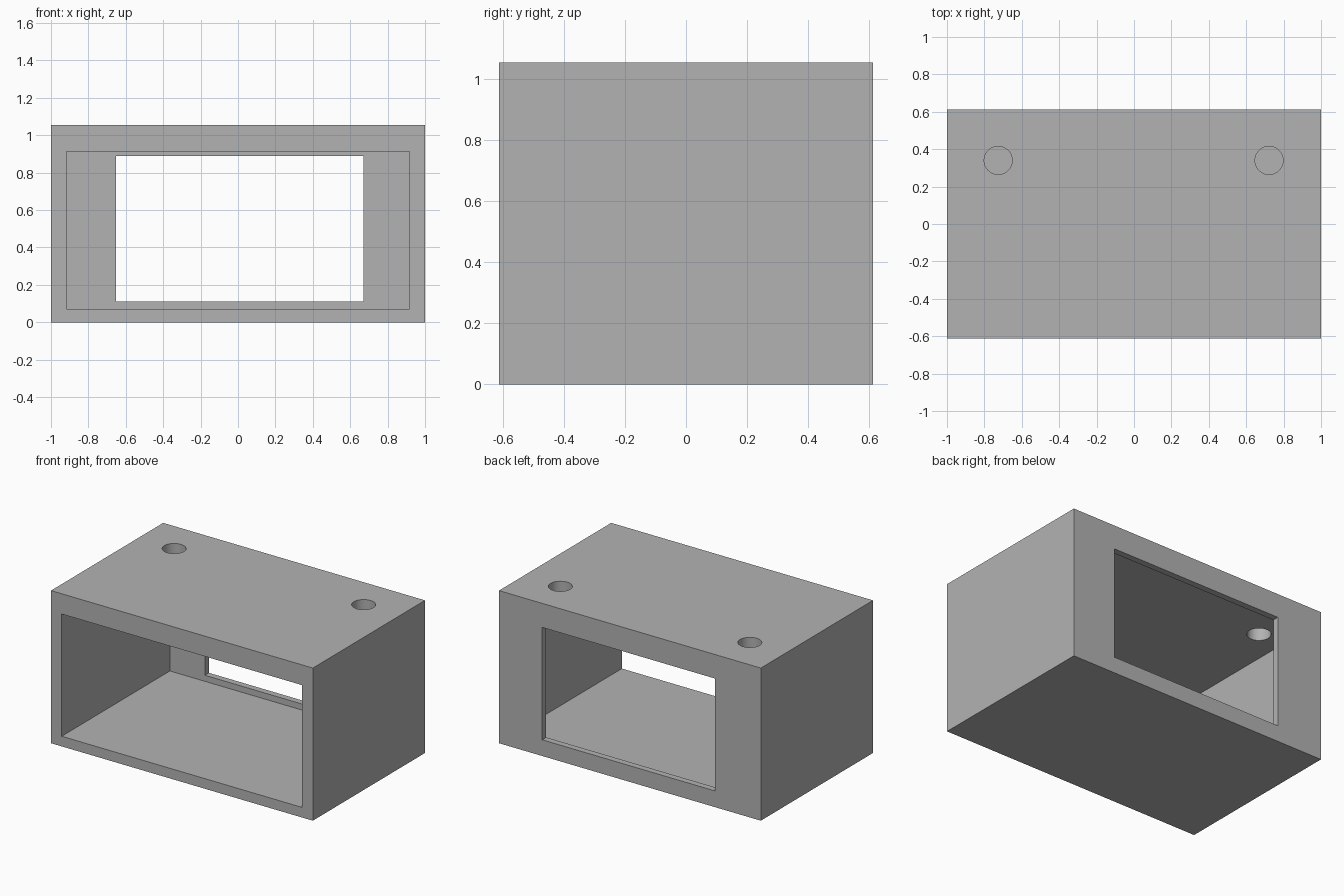
import bpy
import math

cube = bpy.data.objects.get("Cube")
if cube:
    bpy.data.objects.remove(cube, do_unlink=True)

# Main dimensions
HALF_DEPTH = 0.612
HEIGHT = 1.054
BACK_WALL = 0.044

grey = bpy.data.materials.new("plain grey")
grey.use_nodes = True
grey.diffuse_color = (0.45, 0.45, 0.45, 1)
grey.node_tree.nodes["Principled BSDF"].inputs["Base Color"].default_value = grey.diffuse_color


def box(name, x, y, z):
    """Axis-aligned box from three (low, high) ranges."""
    bpy.ops.mesh.primitive_cube_add(size=1, location=[sum(r) / 2 for r in (x, y, z)])
    ob = bpy.context.object
    ob.name = name
    ob.scale = [r[1] - r[0] for r in (x, y, z)]
    bpy.ops.object.transform_apply(location=True, rotation=False, scale=True)
    ob.data.materials.append(grey)
    return ob


def cut(target, cutter):
    """Subtract the cutter from the target, then remove the cutter."""
    cutter.hide_render = True
    mod = target.modifiers.new("cut", 'BOOLEAN')
    mod.operation = 'DIFFERENCE'
    mod.solver = 'EXACT'
    mod.object = cutter
    bpy.context.view_layer.objects.active = target
    bpy.ops.object.modifier_apply(modifier=mod.name)
    bpy.data.objects.remove(cutter, do_unlink=True)


# Solid outer case
case = box("case", (-1, 1), (-HALF_DEPTH, HALF_DEPTH), (0, HEIGHT))

# Deep cavity open to the front
cut(case, box("cavity_cutter", (-0.918, 0.918),
              (-1, HALF_DEPTH - BACK_WALL), (0.07, 0.914)))

# Window through the thin back wall
cut(case, box("window_cutter", (-0.651, 0.67), (0.4, 1), (0.112, 0.888)))

# Pair of round holes through the top
for x in (-0.726, 0.722):
    bpy.ops.mesh.primitive_cylinder_add(vertices=64, radius=0.075, depth=0.4,
                                        location=(x, 0.34, HEIGHT))
    hole = bpy.context.object
    hole.name = "hole_cutter"
    hole.data.materials.append(grey)
    cut(case, hole)

bpy.ops.object.select_all(action='DESELECT')
case.select_set(True)
bpy.context.view_layer.objects.active = case
bpy.ops.object.shade_smooth_by_angle(angle=math.radians(30))
